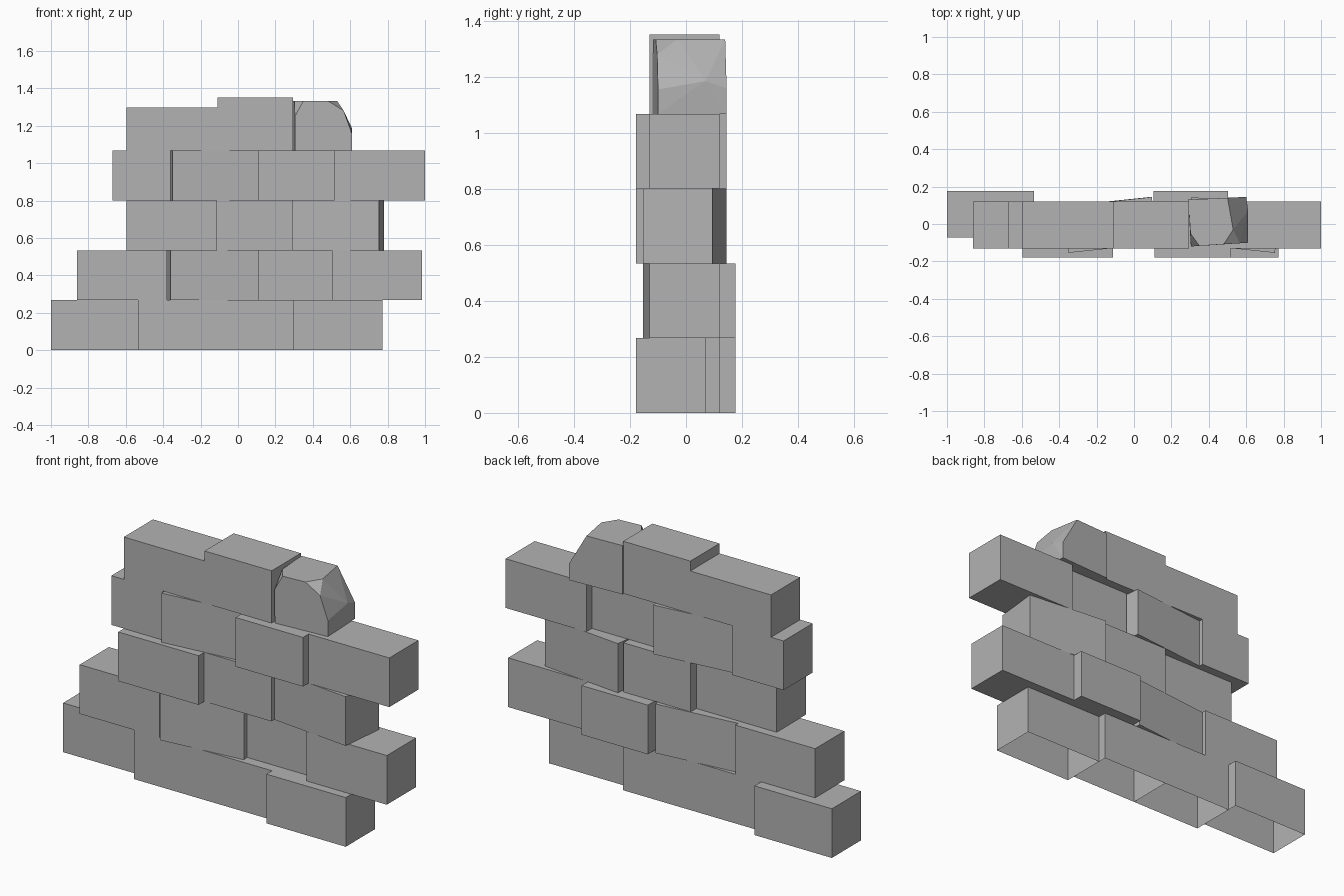
import bpy
import bmesh
import math
from mathutils import Matrix

cube = bpy.data.objects.get("Cube")
if cube:
    bpy.data.objects.remove(cube, do_unlink=True)

HEIGHT, DEPTH = 0.267, 0.25
FLUSH, FORWARD, BACK = -0.005, -0.053, 0.052
TILT = math.radians(6)

stone = bpy.data.materials.new("stone_grey")
stone.use_nodes = True
grey = (0.45, 0.45, 0.45, 1)
stone.diffuse_color = grey
stone.node_tree.nodes["Principled BSDF"].inputs["Base Color"].default_value = grey


def finish(name, bm):
    bmesh.ops.recalc_face_normals(bm, faces=bm.faces)
    mesh = bpy.data.meshes.new(name)
    bm.to_mesh(mesh)
    bm.free()
    mesh.materials.append(stone)
    obj = bpy.data.objects.new(name, mesh)
    bpy.context.collection.objects.link(obj)
    return obj


def brick(name, left, right, base, height=HEIGHT, y=FLUSH, turn=0, open_bottom=False):
    bm = bmesh.new()
    bmesh.ops.create_cube(bm, size=1)
    if open_bottom:
        under = [f for f in bm.faces if f.normal.z < -0.5]
        bmesh.ops.delete(bm, geom=under, context='FACES_ONLY')
    place = (Matrix.Translation(((left + right) / 2, y, base + height / 2))
             @ Matrix.Rotation(turn, 4, 'Z')
             @ Matrix.Diagonal((right - left, DEPTH, height, 1)))
    bm.transform(place)
    return finish(name, bm)


# Courses from the ground up: left end, right end, setback, turn
courses = {
    "ground": [(-1, -0.535, BACK, 0), (-0.535, -0.11, FLUSH, 0),
               (-0.11, 0.295, FLUSH, 0), (0.295, 0.772, FORWARD, 0)],
    "second": [(-0.86, -0.38, FLUSH, 0), (-0.375, 0.097, FLUSH, TILT),
               (0.105, 0.503, BACK, 0), (0.503, 0.985, FLUSH, 0)],
    "third": [(-0.595, -0.112, FORWARD, 0), (-0.112, 0.292, FLUSH, 0),
              (0.294, 0.768, FLUSH, -TILT)],
    "fourth": [(-0.67, -0.36, FLUSH, 0), (-0.365, 0.11, FLUSH, TILT),
               (0.11, 0.515, FORWARD, 0), (0.515, 1, FLUSH, 0)],
}
for level, (course, bricks) in enumerate(courses.items()):
    for number, (left, right, y, turn) in enumerate(bricks, start=1):
        brick(f"{course}_course_brick_{number}", left, right, level * HEIGHT,
              y=y, turn=turn, open_bottom=(level == 0))

# Top course: a low brick, then a taller one
top = len(courses) * HEIGHT
brick("top_course_low_brick", -0.595, -0.11, top, height=0.23)
brick("top_course_tall_brick", -0.11, 0.293, top, height=0.284)

# Broken brick with chipped corners, wrapped around its corner points
rock_top = 1.333
corners = [(x, y, top) for x, y in
           ((0.305, -0.12), (0.61, -0.1), (0.6, 0.145), (0.29, 0.13))]
corners += [(x, y, rock_top) for x, y in
            ((0.35, -0.117), (0.48, -0.108), (0.53, -0.03),
             (0.5, 0.14), (0.29, 0.13), (0.302, -0.05))]
corners += [(0.304, -0.12, 1.25), (0.565, -0.103, 1.28),
            (0.61, -0.1, 1.155), (0.61, 0.07, 1.185), (0.6, 0.145, 1.16)]
bm = bmesh.new()
for corner in corners:
    bm.verts.new(corner)
bmesh.ops.convex_hull(bm, input=bm.verts)
bmesh.ops.dissolve_limit(bm, angle_limit=math.radians(3),
                         verts=bm.verts, edges=bm.edges)
finish("broken_brick", bm)
